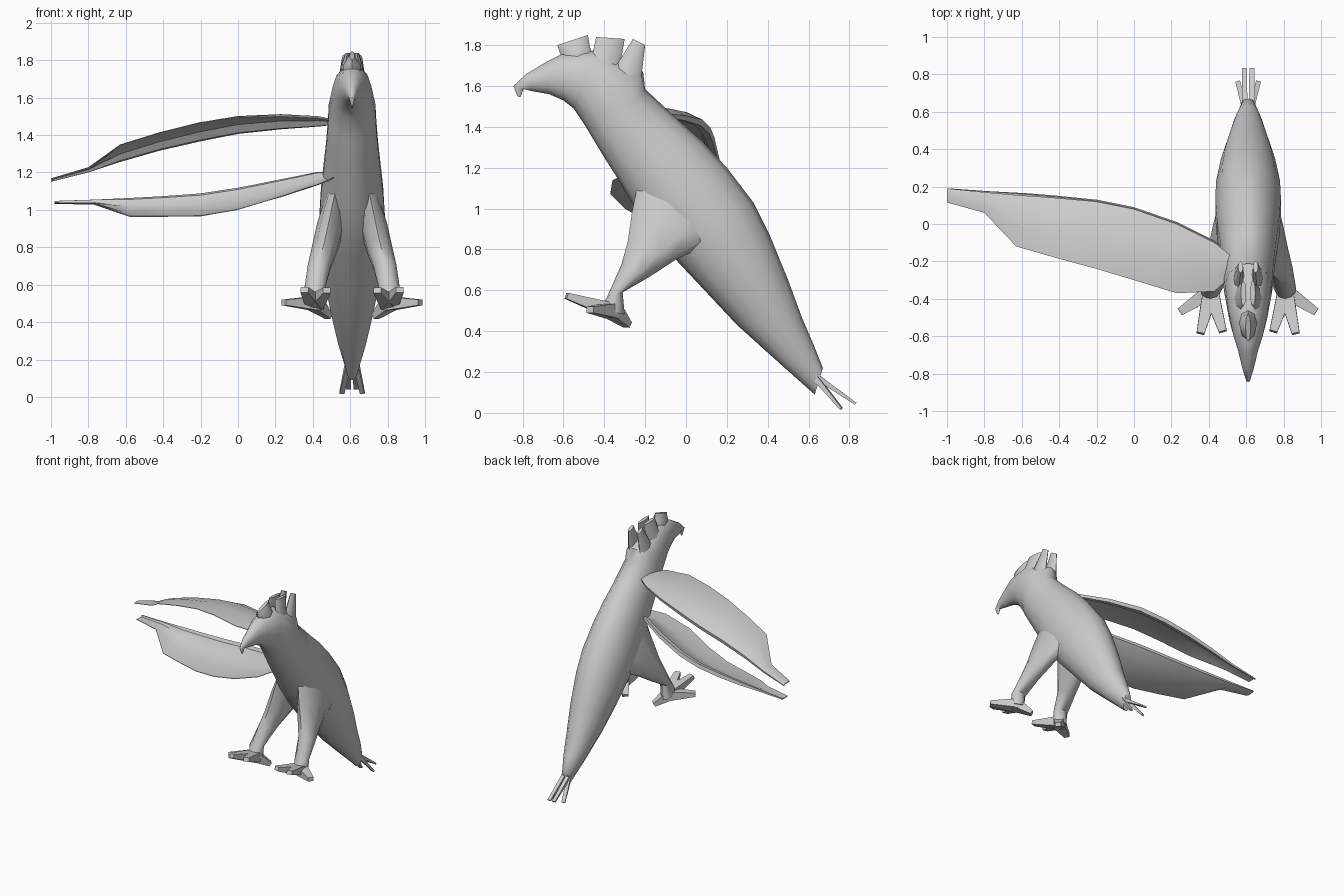
import bpy, bmesh, math
from mathutils import Vector

old = bpy.data.objects.get("Cube")
if old:
    bpy.data.objects.remove(old)

MID = 0.61  # body centre line

grey = bpy.data.materials.new("plain grey")
grey.use_nodes = True
GREY = (0.6, 0.6, 0.6, 1)
grey.diffuse_color = GREY
grey.node_tree.nodes["Principled BSDF"].inputs["Base Color"].default_value = GREY


def loft(name, rings, angle=50):
    """Skin a list of equal-length point rings and cap both ends."""
    bm = bmesh.new()
    rows = [[bm.verts.new(p) for p in ring] for ring in rings]
    n = len(rows[0])
    for a, b in zip(rows, rows[1:]):
        for i in range(n):
            j = (i + 1) % n
            bm.faces.new((a[i], a[j], b[j], b[i]))
    bm.faces.new(rows[0])
    bm.faces.new(rows[-1])
    bmesh.ops.recalc_face_normals(bm, faces=bm.faces)
    mesh = bpy.data.meshes.new(name)
    bm.to_mesh(mesh)
    bm.free()
    mesh.materials.append(grey)
    ob = bpy.data.objects.new(name, mesh)
    bpy.context.collection.objects.link(ob)
    bpy.ops.object.select_all(action='DESELECT')
    ob.select_set(True)
    bpy.context.view_layer.objects.active = ob
    bpy.ops.object.shade_smooth_by_angle(angle=math.radians(angle))
    return ob


def oval(top, bottom, half_width, x=0.0, n=14):
    """Oval ring spanning two side-profile points (y, z)."""
    t, b = Vector((MID + x, *top)), Vector((MID + x, *bottom))
    c, h = (t + b) / 2, (t - b) / 2
    turns = [2 * math.pi * i / n for i in range(n)]
    return [c + h * math.cos(a) + Vector((half_width * math.sin(a), 0, 0)) for a in turns]


def bar(name, start, end, size0, size1):
    """Tapered four-sided bar; sizes are (width, height)."""
    a, b = Vector(start), Vector(end)
    d = (b - a).normalized()
    side = d.cross(Vector((0, 0, 1))).normalized()
    up = side.cross(d)
    rings = []
    for p, (w, h) in ((a, size0), (a.lerp(b, 0.5), [(m + k) / 2 for m, k in zip(size0, size1)]), (b, size1)):
        rings.append([p + side * sx * w / 2 + up * sz * h / 2
                      for sx, sz in ((-1, -1), (1, -1), (1, 1), (-1, 1))])
    return loft(name, rings, 35)


# Head and hooked beak running into the body and tail
body = [
    ((-.825, 1.55), (-.81, 1.545), .004),
    ((-.845, 1.60), (-.795, 1.585), .014),
    ((-.78, 1.66), (-.755, 1.575), .032),
    ((-.68, 1.72), (-.67, 1.56), .055),
    ((-.60, 1.76), (-.60, 1.53), .08),
    ((-.43, 1.775), (-.55, 1.49), .105),
    ((-.21, 1.67), (-.49, 1.40), .128),
    ((-.20, 1.585), (-.46, 1.35), .132),
    ((-.05, 1.445), (-.40, 1.25), .142),
    ((.08, 1.33), (-.33, 1.14), .155),
    ((.20, 1.20), (-.26, 1.02), .17),
    ((.33, 1.03), (-.16, .87), .18),
    ((.41, .87), (-.05, .75), .175),
    ((.50, .65), (.10, .59), .15),
    ((.57, .46), (.25, .43), .115),
    ((.63, .32), (.45, .25), .075),
    ((.67, .22), (.63, .09), .032),
]
loft("body", [oval(*s) for s in body])

# Crest feathers: rear edge, front edge and half width at root and tip
loft("front_crest_feather", [
    oval((-.45, 1.74), (-.60, 1.72), .05, n=8),
    oval((-.47, 1.79), (-.62, 1.77), .045, n=8),
    oval((-.48, 1.85), (-.63, 1.80), .014, n=8)])
for s, word in ((-1, "right"), (1, "left")):
    loft(word + "_middle_crest_feather", [
        oval((-.33, 1.66), (-.46, 1.74), .03, s * .045, 8),
        oval((-.30, 1.83), (-.44, 1.84), .014, s * .025, 8)])
    loft(word + "_rear_crest_feather", [
        oval((-.22, 1.63), (-.36, 1.67), .03, s * .05, 8),
        oval((-.20, 1.80), (-.26, 1.83), .014, s * .04, 8)])

    # Thigh and shin
    leg = [
        ((-.24, 1.10), (.20, .96), .06, .09),
        ((-.265, .98), (.14, .84), .075, .115),
        ((-.285, .84), (-.05, .75), .072, .145),
        ((-.315, .73), (-.18, .665), .065, .175),
        ((-.385, .57), (-.31, .59), .058, .20),
        ((-.42, .51), (-.30, .48), .05, .20),
    ]
    loft(word + "_leg", [oval(f, b, w, s * x, 10) for f, b, w, x in leg])

    # Three front toes and one back toe
    toes = {"outer": (.365, -.47, .505), "middle": (.255, -.585, .573),
            "inner": (.135, -.575, .57), "back": (.125, -.285, .43)}
    for toe, (x, y, z) in toes.items():
        bar(word + "_" + toe + "_toe", (MID + s * .20, -.36, .50),
            (MID + s * x, y, z), (.085, .075), (.042, .03))

    # Tail feathers
    for label, x, y, z in (("outer", .055, .76, .02), ("inner", .02, .83, .045)):
        bar(word + "_" + label + "_tail_feather", (MID + s * .018, .62, .19),
            (MID + s * x, y, z), (.03, .03), (.026, .012))


def wing(name, stations, side):
    """Cambered wing: broad thin front edge, thick rear edge; side flips the camber."""
    rings = []
    for x, yf, zf, yb, zb, thick in stations:
        def at(t, lift):
            return Vector((x, yf + (yb - yf) * t, zf + (zb - zf) * t + side * lift))
        k = (yb - yf) * .08
        rings.append([at(0, 0), at(.4, k), at(.8, k * .8), at(1, 0),
                      at(.98, -thick), at(.88, -thick), at(.8, k * .8 - thick * .5),
                      at(.4, k - .008), at(0, -.004)])
    loft(name, rings, 40)


# Stations: x, front edge y and z, rear edge y and z, rear thickness
wing("upper_wing", [
    (.52, -.28, 1.475, -.17, 1.47, .015), (.43, -.36, 1.49, -.10, 1.465, .02),
    (.23, -.37, 1.50, 0, 1.455, .025), (0, -.30, 1.495, .08, 1.435, .03),
    (-.20, -.24, 1.47, .12, 1.395, .03), (-.42, -.18, 1.415, .14, 1.345, .03),
    (-.63, -.12, 1.35, .155, 1.28, .025), (-.80, .06, 1.222, .17, 1.215, .015),
    (-1.0, .115, 1.165, .19, 1.158, .008)], 1)
wing("lower_wing", [
    (.52, -.28, 1.175, -.16, 1.18, .015), (.43, -.36, 1.135, -.09, 1.185, .02),
    (.23, -.37, 1.07, .01, 1.14, .025), (0, -.30, 1.0, .09, 1.09, .03),
    (-.20, -.24, .965, .13, 1.06, .03), (-.40, -.18, .963, .15, 1.045, .03),
    (-.58, -.12, .963, .165, 1.04, .025), (-.77, .06, 1.035, .175, 1.04, .015),
    (-.98, .115, 1.037, .19, 1.04, .008)], -1)
